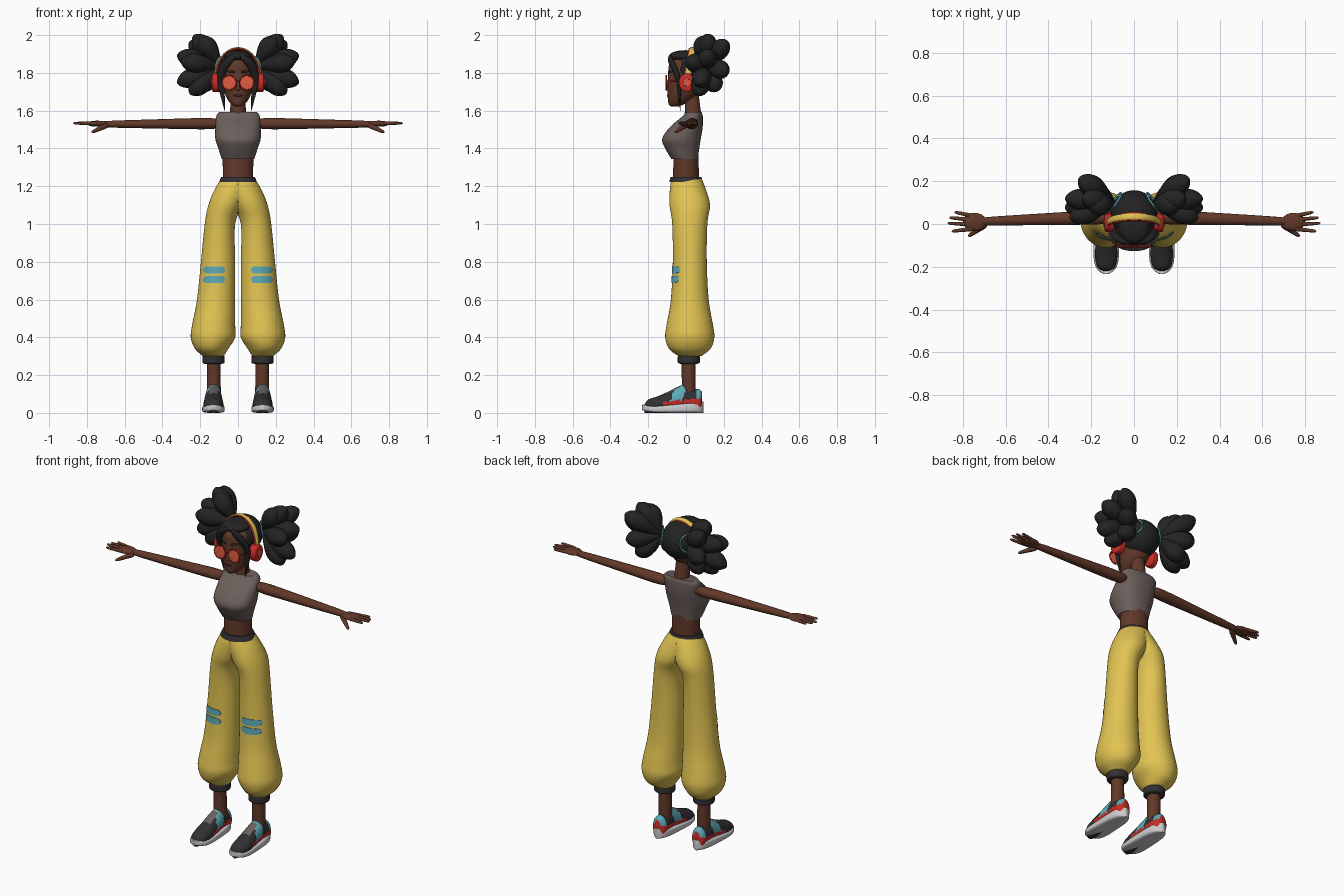
import bpy, bmesh, math
from mathutils import Vector

if "Cube" in bpy.data.objects:
    bpy.data.objects.remove(bpy.data.objects["Cube"])


def material(name, red, green, blue):
    made = bpy.data.materials.new(name)
    made.use_nodes = True
    made.diffuse_color = (red, green, blue, 1)
    made.node_tree.nodes["Principled BSDF"].inputs["Base Color"].default_value = made.diffuse_color
    return made


SKIN = material("brown skin", .12, .04, .022)
GREY = material("warm grey", .15, .115, .105)
YELLOW = material("yellow", .76, .55, .085)
HAIR = material("black hair", .017, .017, .018)
DARK = material("charcoal", .03, .03, .033)
CYAN = material("cyan", .11, .4, .47)
RED = material("red", .6, .025, .02)
LENS = material("orange lens", .75, .11, .05)
WHITE = material("off white", .6, .6, .6)
LIPS = material("dark lips", .06, .02, .015)


def smooth(rows, steps=5):
    """Catmull-Rom interpolation of rows of numbers."""
    result = []
    last = len(rows) - 1
    for i in range(last):
        around = rows[max(i - 1, 0)], rows[i], rows[i + 1], rows[min(i + 2, last)]
        for step in range(steps):
            t = step / steps
            result.append([b + t * ((c - a) + t * (2*a - 5*b + 4*c - d + t * (3*b - a - 3*c + d))) / 2
                           for a, b, c, d in zip(*around)])
    return result + [list(rows[last])]


def build(name, loops, colours, mirror, rule=None, half=False):
    """Bridge closed loops into a capped, smooth mesh."""
    bm = bmesh.new()
    rings = [[bm.verts.new(point) for point in loop] for loop in loops]
    for lower, upper in zip(rings, rings[1:]):
        for i in range(len(lower)):
            bm.faces.new((lower[i - 1], lower[i], upper[i], upper[i - 1]))
    bm.faces.new(rings[0])
    bm.faces.new(rings[-1])
    bmesh.ops.recalc_face_normals(bm, faces=bm.faces)
    if half:
        wall = [face for face in bm.faces if all(abs(vert.co.x) < .0001 for vert in face.verts)]
        bmesh.ops.delete(bm, geom=wall, context="FACES")
    for face in bm.faces:
        face.smooth = True
        if rule:
            face.material_index = rule(face.calc_center_median())
    mesh = bpy.data.meshes.new(name)
    bm.to_mesh(mesh)
    bm.free()
    mesh.set_sharp_from_angle(angle=math.radians(50))
    for colour in colours:
        mesh.materials.append(colour)
    part = bpy.data.objects.new(name, mesh)
    bpy.context.collection.objects.link(part)
    if mirror:
        part.modifiers.new("mirror", "MIRROR")


def loft(name, rows, *colours, x=0, axis="z", sides=40, power=2, mirror=False, **options):
    """Rows of (place on axis, half width, centre, half depth, optional x) become rounded sections."""
    loops = []
    for place, width, centre, depth, *middle in smooth(rows):
        loop = []
        for i in range(sides):
            angle = math.tau * i / sides
            across, along = (math.copysign(abs(round(w, 6)) ** (2 / power), w)
                             for w in (math.cos(angle), math.sin(angle)))
            px = (middle[0] if middle else x) + width * across
            if "half" in options:
                px = max(px, 0)
            other = centre + depth * along
            loop.append((px, other, place) if axis == "z" else (px, place, other))
        loops.append(loop)
    build(name, loops, colours, mirror, **options)


def sweep(name, points, radii, colour, up=None, flat=1, mirror=True, sides=20):
    """Sweep an ellipse along points; flat squashes it along the up direction."""
    loops = []
    for i, (point, radius) in enumerate(zip(points, radii)):
        ahead = (points[min(i + 1, len(points) - 1)] - points[max(i - 1, 0)]).normalized()
        side = ahead.cross(up or Vector((0, 0, 1) if abs(ahead.z) < .9 else (0, 1, 0))).normalized()
        top = side.cross(ahead) * flat
        turns = [math.tau * k / sides for k in range(sides)]
        loops.append([point + radius * (side * math.cos(a) + top * math.sin(a)) for a in turns])
    build(name, loops, [colour], mirror)


def limb(name, start, end, first, last, colour, **options):
    """Tapered capsule between two points."""
    steps = [i / 24 for i in range(25)]
    points = [Vector(start).lerp(Vector(end), t) for t in steps]
    radii = [(first + (last - first) * t) * max(1 - abs(2 * t - 1) ** 8, .002) ** .5 for t in steps]
    sweep(name, points, radii, colour, **options)


def hoop(name, centre, u, v, radius, colour, turn=math.tau, **options):
    """Ring or arch through centre + u and centre + v."""
    u, v = Vector(u), Vector(v)
    angles = [turn * i / 36 for i in range(37)]
    points = [Vector(centre) + u * math.cos(a) + v * math.sin(a) for a in angles]
    sweep(name, points, [radius] * len(points), colour, up=u.cross(v).normalized(), **options)


def ellipsoid(name, centre, size, colour, mirror=False):
    rows = []
    for i in range(9):
        angle = math.pi * (i / 8 - .5)
        ring = max(math.cos(angle), .01)
        rows.append((centre[2] + size[2] * math.sin(angle), size[0] * ring, centre[1], size[1] * ring))
    loft(name, rows, colour, x=centre[0], mirror=mirror)


# Torso
loft("waist", [(1.2, .08, 0, .07), (1.28, .08, 0, .068), (1.36, .083, 0, .066)], SKIN)
limb("neck", (0, .04, 1.52), (0, .028, 1.74), .048, .032, SKIN, mirror=False)
loft("crop_top", [(1.343, .086, -.007, .07), (1.4, .104, -.02, .09), (1.45, .12, -.024, .102),
                  (1.51, .12, 0, .088), (1.57, .115, .035, .054), (1.592, .1, .04, .042)], GREY, power=2.3)

# Arms and hands
limb("arms", (.07, .035, 1.532), (.77, .01, 1.528), .037, .018, SKIN, flat=.9)
ellipsoid("palms", (.745, .01, 1.531), (.055, .042, .016), SKIN, mirror=True)
for label, knuckle, tip, reach in (("little", .036, .056, .84), ("ring", .018, .03, .864),
                                   ("middle", -.003, .004, .873), ("index", -.022, -.034, .853)):
    limb(label + "_fingers", (.745, knuckle, 1.532), (reach, tip, 1.534), .011, .007, SKIN)
limb("thumbs", (.69, 0, 1.525), (.775, -.058, 1.485), .016, .008, SKIN)


# Trousers: one leg closed against the centre plane, then mirrored
def leg_row(z, outer, depth):
    inner = .015 - .45 * max(z - 1, 0) + .6 * max(.4 - z, 0)
    lean = .02 - .12 * max(z - 1.1, 0)
    return z, (outer - inner) / 2, lean, depth, (outer + inner) / 2


LEG = [(1.24, .09, .08), (1.18, .125, .096), (1.1, .157, .107), (1, .176, .093), (.8, .196, .09), (.6, .217, .1),
       (.47, .242, .122), (.4, .25, .13), (.34, .228, .11), (.3, .185, .06)]
loft("trousers", [leg_row(*row) for row in LEG], YELLOW, mirror=True, half=True)
loft("waistband", [(1.222, .1, 0, .089), (1.235, .095, 0, .085), (1.25, .088, 0, .08)], DARK)

# Knee stripes: thin plates following the front of the leg
for label, middle in (("upper", .757), ("lower", .706)):
    loops = []
    for i in range(25):
        u = i / 12 - 1
        x = .127 + .058 * u
        height = .019 * max(1 - u ** 6, .01) ** .5
        loop = []
        for z, lift in ((-1, -.003), (-1, .003), (0, .003), (1, .003), (1, -.003), (0, -.003)):
            z = middle + z * height
            drop = .8 - z
            z, width, centre, depth, cx = leg_row(z, .196 + drop / 10, .09 + drop / 30)
            loop.append((x, centre - lift - depth * (1 - ((x - cx) / width) ** 2) ** .5, z))
        loops.append(loop)
    build(label + "_knee_stripes", loops, [CYAN], True)

# Ankles and cuffs
limb("ankles", (.127, .015, .05), (.13, .013, .32), .037, .036, SKIN)
limb("cuffs", (.13, .015, .257), (.13, .015, .308), .059, .059, DARK)


# Shoes
def shoe_colour(c):
    sole = .047 + .11 * max(c.y + .1, 0)
    if abs(c.x - .13) < .02 and -.11 < c.y < -.035 and c.z > .08:
        return 3
    if c.y > -.12 and c.z < sole + .012:
        return 2
    return int(abs(c.y + .05 - (c.z - .07) / 3) < .03 or c.y > .055)


UPPER = [(-.22, .02, .045), (-.2, .042, .07), (-.15, .052, .088), (-.1, .05, .11), (-.04, .046, .14),
         (-.01, .044, .15), (.03, .044, .13), (.07, .04, .125), (.085, .022, .11)]
loft("shoe_uppers", [(y, width, top / 2, top / 2) for y, width, top in UPPER],
     DARK, CYAN, RED, GREY, x=.13, axis="y", mirror=True, rule=shoe_colour)
SOLE = []
for i in range(17):
    u = math.sin(math.pi * (i / 16 - .5))
    thick = .045 + .015 * u
    lift = .015 * max(-u, 0) ** 4
    SOLE.append((-.07 + .163 * u, (.058 - .006 * u) * max(1 - u ** 4, .03) ** .5, lift + thick / 2, thick / 2))
loft("shoe_soles", SOLE, WHITE, x=.13, axis="y", power=4, mirror=True)

# Head and face
loft("head", [(1.622, .016, -.06, .02), (1.635, .036, -.05, .042), (1.66, .056, -.03, .066), (1.7, .073, -.01, .088),
              (1.75, .083, 0, .097), (1.81, .087, .01, .104), (1.86, .078, .01, .092), (1.9, .03, .02, .04)], SKIN)
limb("nose_bridge", (0, -.088, 1.765), (0, -.1, 1.712), .006, .011, SKIN, mirror=False)
ellipsoid("nose", (0, -.098, 1.716), (.014, .01, .009), SKIN)
ellipsoid("lips", (0, -.088, 1.68), (.025, .013, .008), LIPS)
limb("eyebrows", (.016, -.094, 1.804), (.07, -.058, 1.811), .007, .005, HAIR)

# Glasses
EYE = Vector((.047, -.105, 1.748))
limb("lenses", EYE - Vector((0, .004, 0)), EYE + Vector((0, .004, 0)), .036, .036, LENS, sides=28)
hoop("lens_rims", EYE, (.036, 0, 0), (0, 0, .038), .004, RED, sides=8)
limb("glasses_bridge", (-.014, -.106, 1.757), (.014, -.106, 1.757), .003, .003, RED, mirror=False)
limb("glasses_arms", (.08, -.103, 1.757), (.1, .01, 1.76), .003, .003, RED)

# Hair
ellipsoid("hair_cap", (0, .045, 1.815), (.108, .113, .108), HAIR)
ellipsoid("hair_fringe", (0, -.004, 1.888), (.074, .086, .032), HAIR)
LOCK = smooth([(.005, -.08, 1.895), (.045, -.083, 1.868), (.08, -.06, 1.82), (.09, -.036, 1.75),
               (.08, -.035, 1.67), (.07, -.03, 1.598)])
sweep("side_locks", [Vector(point) for point in LOCK],
      [.023 * max(math.sin(math.pi * (i / 25) ** .7), .05) for i in range(len(LOCK))],
      HAIR, up=Vector((0, 1, 0)), flat=.65)

# Puffs: teardrops fanning out of each tie
root = Vector((.085, .1, 1.835))
TIPS = [(.2, .085, 1.99), (.255, .215, 1.965), (.322, .12, 1.895), (.3, .025, 1.86), (.322, .075, 1.745),
        (.255, .065, 1.688), (.25, .215, 1.81), (.215, .165, 1.71), (.235, .12, 2)]
TEAR = [math.sin(math.pi * i / 40) for i in range(21)]
for number, tip in enumerate(TIPS, 1):
    sweep(f"hair_puffs_{number}", [root.lerp(Vector(tip), t) for t in TEAR],
          [.051 * max(math.sin(math.pi * t ** 1.7), .004) ** .6 for t in TEAR], HAIR)
outward = Vector((.8, .57, .18)).normalized()
level = outward.cross((0, 0, 1)).normalized() * .05
hoop("hair_ties", root + outward * .006, level, level.cross(outward), .005, CYAN, sides=8)

# Headphones
CUP = Vector((.09, .005, 1.748))
for name, wide, tall, flat, colour in (("headband_lining", .117, .16, 3.5, RED), ("headband", .123, .165, 2.5, YELLOW)):
    hoop(name, (0, .005, 1.765), (wide, 0, 0), (0, .03, tall), .006, colour, turn=math.pi, flat=flat, mirror=False)
limb("ear_cups", CUP, CUP + Vector((.05, 0, 0)), .043, .043, RED, flat=1.15, sides=28)
limb("ear_cup_caps", CUP + Vector((.044, 0, 0)), CUP + Vector((.054, 0, 0)), .02, .02, LENS)
